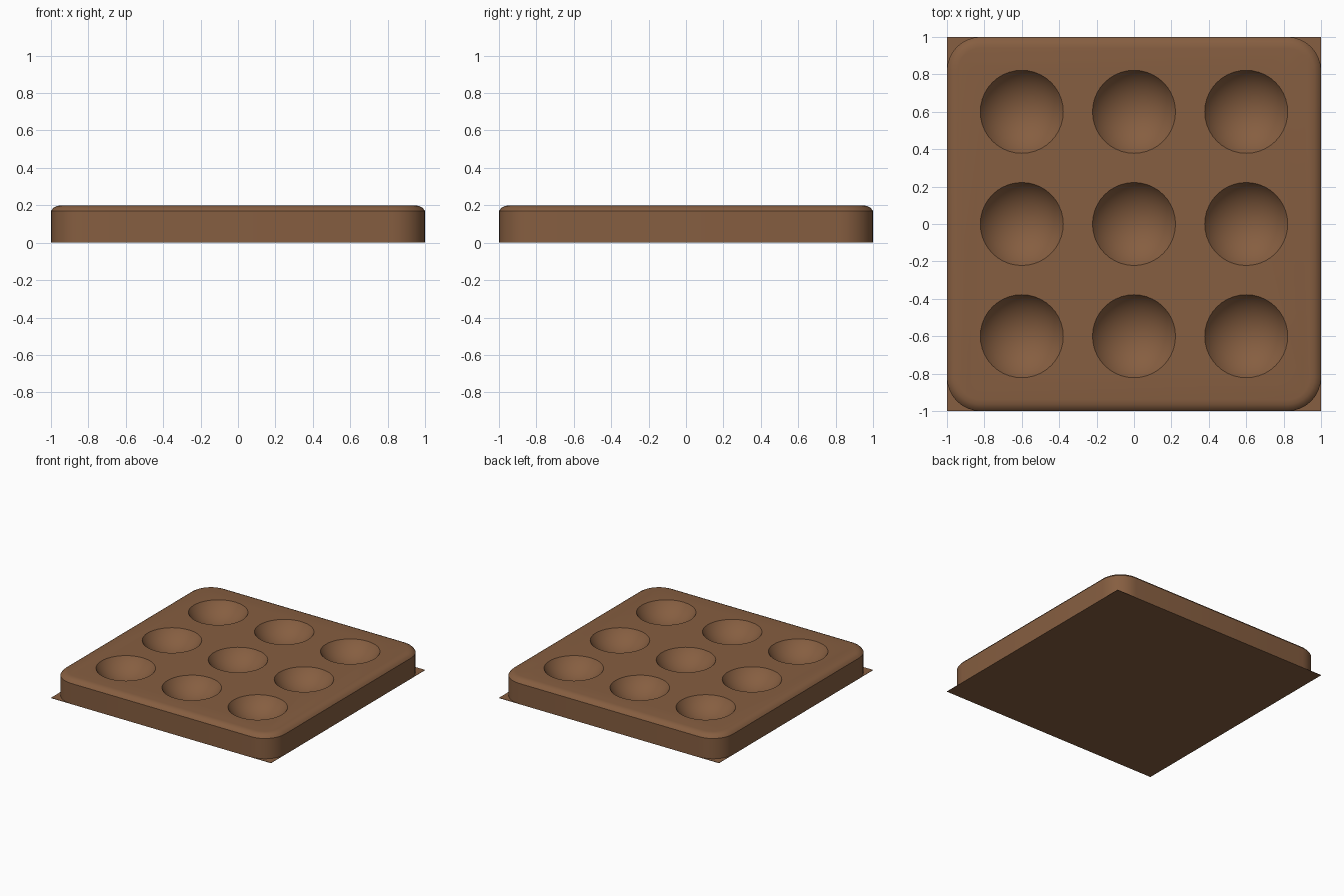
import bpy, bmesh, math
from mathutils import Vector

if "Cube" in bpy.data.objects:
    bpy.data.objects.remove(bpy.data.objects["Cube"])

brown = bpy.data.materials.new("warm brown")
brown.diffuse_color = (0.238, 0.112, 0.052, 1)
brown.use_nodes = True
brown.node_tree.nodes["Principled BSDF"].inputs["Base Color"].default_value = brown.diffuse_color


def finish(name, bm, mat=brown):
    bmesh.ops.recalc_face_normals(bm, faces=bm.faces)
    mesh = bpy.data.meshes.new(name)
    bm.to_mesh(mesh)
    bm.free()
    mesh.materials.append(mat)
    ob = bpy.data.objects.new(name, mesh)
    bpy.context.collection.objects.link(ob)
    return ob


def rounded_square(half, radius, steps=8):
    pts = []
    for q in range(4):
        mid = math.radians(45 + 90 * q)
        cx = math.copysign(half - radius, math.cos(mid))
        cy = math.copysign(half - radius, math.sin(mid))
        for i in range(steps + 1):
            a = math.radians(90 * q + 90 * i / steps)
            pts.append((cx + radius * math.cos(a), cy + radius * math.sin(a)))
    return pts


# Tray body: rounded square with a softened top edge (inset, height)
bm = bmesh.new()
rings = []
for inset, z in [(0, 0.0), (0, 0.17), (0.013, 0.186), (0.035, 0.197), (0.06, 0.2)]:
    rings.append([bm.verts.new((x, y, z))
                  for x, y in rounded_square(1 - inset, 0.18 - inset)])
n = len(rings[0])
for low, high in zip(rings, rings[1:]):
    for i in range(n):
        j = (i + 1) % n
        bm.faces.new((low[i], low[j], high[j], high[i]))
bm.faces.new(rings[0])
bm.faces.new(rings[-1])
tray = finish("tray_body", bm)

# Nine bowl cutters: spheres that leave a shallow round dish
rim, depth = 0.222, 0.12
radius = (rim ** 2 + depth ** 2) / (2 * depth)
bm = bmesh.new()
for x in (-0.6, 0, 0.6):
    for y in (-0.6, 0, 0.6):
        ball = bmesh.ops.create_uvsphere(bm, u_segments=40, v_segments=48, radius=radius)
        bmesh.ops.translate(bm, verts=ball["verts"],
                            vec=Vector((x, y, 0.2 - depth + radius)))
# keep only the lower caps so that neighbouring cutters stay apart
cut = bmesh.ops.bisect_plane(bm, geom=bm.verts[:] + bm.edges[:] + bm.faces[:],
                             plane_co=(0, 0, 0.215), plane_no=(0, 0, 1),
                             clear_outer=True)
edges = [e for e in cut["geom_cut"] if isinstance(e, bmesh.types.BMEdge)]
bmesh.ops.holes_fill(bm, edges=edges, sides=0)
cutter = finish("bowl_cutter", bm)

bpy.context.view_layer.objects.active = tray
tray.select_set(True)
mod = tray.modifiers.new("bowls", "BOOLEAN")
mod.operation = "DIFFERENCE"
mod.solver = "EXACT"
mod.object = cutter
bpy.ops.object.modifier_apply(modifier=mod.name)
bpy.data.objects.remove(cutter)
bpy.ops.object.shade_smooth_by_angle(angle=math.radians(35))

# Square base sheet, whose corners show past the rounded tray
bm = bmesh.new()
bmesh.ops.create_cube(bm, size=1)
for v in bm.verts:
    v.co = Vector((v.co.x * 2, v.co.y * 2, (v.co.z + 0.5) * 0.003))
finish("base_sheet", bm)
